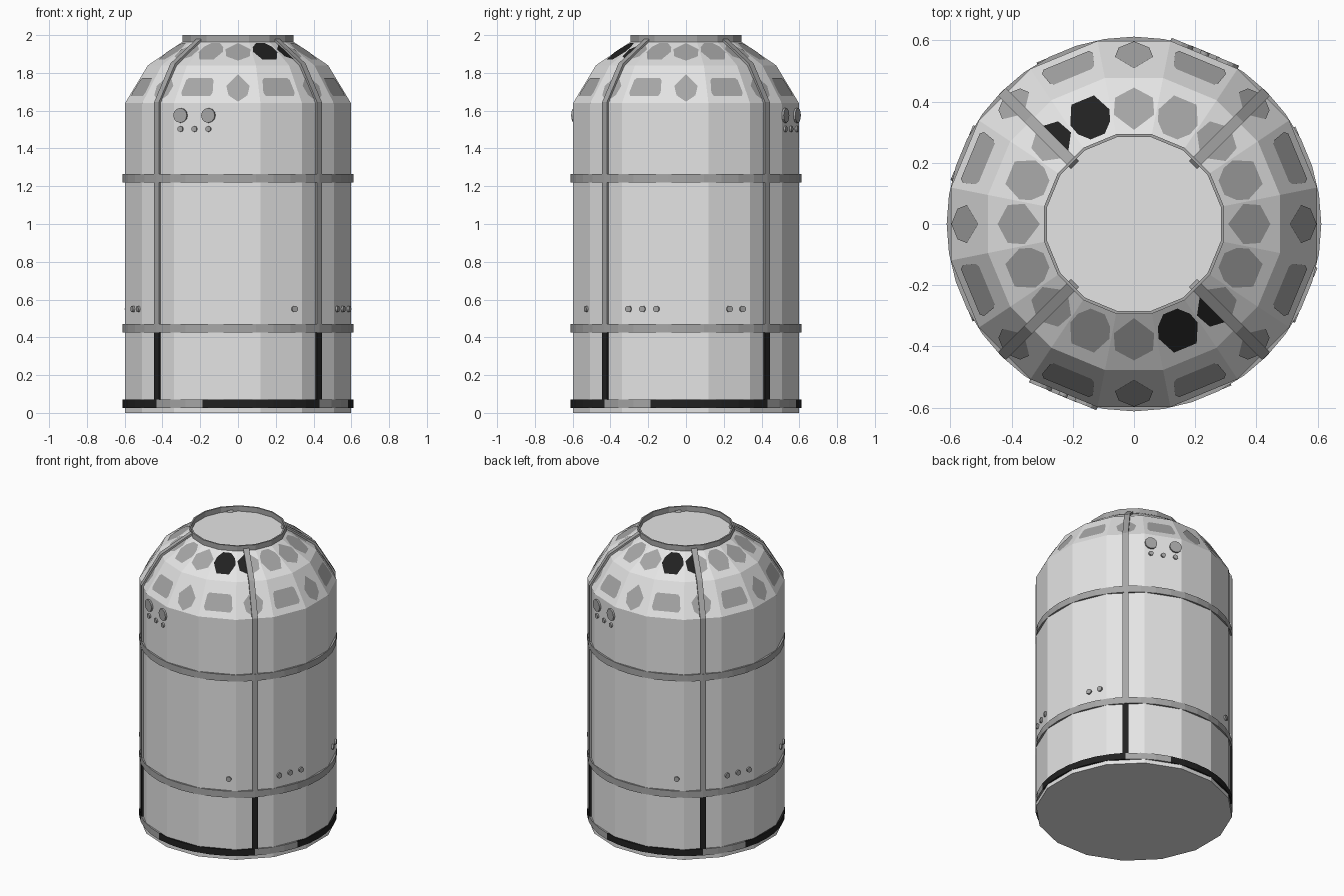
import bpy, bmesh, math
from mathutils import Vector

if "Cube" in bpy.data.objects:
    bpy.data.objects.remove(bpy.data.objects["Cube"])

# Materials
def material(name, v):
    m = bpy.data.materials.new(name)
    m.diffuse_color = (v, v, v, 1)
    m.use_nodes = True
    m.node_tree.nodes["Principled BSDF"].inputs["Base Color"].default_value = m.diffuse_color
    return m

WHITE = material("light_grey_hull", 0.78)
GREY = material("mid_grey_trim", 0.38)
BLACK = material("black_trim", 0.015)

N = 16
STEP = 360 / N
K = math.cos(math.radians(STEP / 2))      # apothem / radius
DOME = [(0.598, 1.64), (0.477, 1.84), (0.293, 1.965)]   # apothem, height


def frame(deg):
    """Outward and sideways directions; 0 is the front, 90 the right side."""
    a = math.radians(deg)
    return Vector((math.sin(a), -math.cos(a), 0)), Vector((math.cos(a), math.sin(a), 0))


def finish(bm, name, mat, fix=True):
    if fix:
        bmesh.ops.recalc_face_normals(bm, faces=bm.faces)
    me = bpy.data.meshes.new(name)
    bm.to_mesh(me)
    bm.free()
    me.materials.append(mat)
    ob = bpy.data.objects.new(name, me)
    bpy.context.collection.objects.link(ob)
    return ob


def bridge(bm, a, b):
    for i in range(len(a)):
        j = (i + 1) % len(a)
        bm.faces.new((a[i], a[j], b[j], b[i]))


def band(name, mat, ro, ri, z0, z1, angles, closed):
    """Rectangular section swept around the axis through the given angles."""
    bm = bmesh.new()
    secs = []
    for d in angles:
        o, _ = frame(d)
        secs.append([bm.verts.new(o * r + Vector((0, 0, z)))
                     for r, z in ((ro, z0), (ro, z1), (ri, z1), (ri, z0))])
    for a, b in zip(secs, secs[1:]):
        bridge(bm, a, b)
    if closed:
        bridge(bm, secs[-1], secs[0])
    else:
        bm.faces.new(secs[0])
        bm.faces.new(secs[-1])
    return finish(bm, name, mat)


def strap(name, mat, deg, path, w=0.018, t=0.022):
    """Flat bar following a radius/height path at one angle."""
    bm = bmesh.new()
    o, u = frame(deg)
    secs = []
    for r, z in path:
        p = o * r + Vector((0, 0, z))
        q = p - o * t - Vector((0, 0, t if z > 1.7 else 0))
        secs.append([bm.verts.new(v) for v in (p - u * w, p + u * w, q + u * w, q - u * w)])
    for a, b in zip(secs, secs[1:]):
        bridge(bm, a, b)
    bm.faces.new(secs[0])
    bm.faces.new(secs[-1])
    return finish(bm, name, mat)


def mirrored(half):
    """Close a right-hand outline (bottom to top) with its left mirror."""
    return half + [(-u, t) for u, t in reversed(half) if u > 0]


def plate(bm, deg, tier, pts):
    """Thin panel on a dome facet; pts are (sideways, 0..1 up the slope)."""
    o, u = frame(deg)
    (r0, z0), (r1, z1) = DOME[tier], DOME[tier + 1]
    n = (o * (z1 - z0) + Vector((0, 0, r0 - r1))).normalized() * 0.003
    bm.faces.new([bm.verts.new(o * (r0 + (r1 - r0) * t) + Vector((0, 0, z0 + (z1 - z0) * t))
                               + u * s + n) for s, t in pts])


def studs(name, deg, items, z):
    """Short round studs on a hull facet; items are (offset, radius)."""
    o, u = frame(deg)
    bm = bmesh.new()
    for off, r in items:
        rings = []
        for d in (0.59, 0.609):
            c = o * d + u * off + Vector((0, 0, z))
            rings.append([bm.verts.new(c + u * r * math.cos(k * math.pi / 6)
                                       + Vector((0, 0, r * math.sin(k * math.pi / 6))))
                          for k in range(12)])
        bridge(bm, *rings)
        bm.faces.new(rings[0])
        bm.faces.new(rings[1])
    finish(bm, name, GREY)


# Hull: 16-sided body with two-tier dome and flat top
bm = bmesh.new()
loops = []
for r, z in [(0.598, 0)] + DOME:
    loops.append([bm.verts.new(frame((k + 0.5) * STEP)[0] * (r / K) + Vector((0, 0, z)))
                  for k in range(N)])
for a, b in zip(loops, loops[1:]):
    bridge(bm, a, b)
bm.faces.new(loops[0])
bm.faces.new(loops[-1])
finish(bm, "hull", WHITE)

# Neck rim
band("neck_rim", GREY, 0.299, 0.289, 1.955, 2.0, [(k + 0.5) * STEP for k in range(N)], True)

# Hoops around the body
full = [k * 9 for k in range(40)]
band("upper_hoop", GREY, 0.612, 0.585, 1.22, 1.265, full, True)
band("lower_hoop", GREY, 0.612, 0.585, 0.425, 0.47, full, True)

for q in range(4):
    a = q * 90
    # Bottom hoop in black and grey arcs
    band("bottom_hoop_black", BLACK, 0.612, 0.585, 0.027, 0.07,
         [a - 18 + 9 * k for k in range(8)], False)
    band("bottom_hoop_grey", GREY, 0.612, 0.585, 0.027, 0.07,
         [a + 45 + 9 * k for k in range(4)], False)
    # Vertical straps
    strap("strap_lower", BLACK, a + 45, [(0.61, 0.06), (0.61, 0.43)])
    strap("strap_upper", GREY, a + 45,
          [(0.61, 0.43), (0.61, 1.645), (0.488, 1.85), (0.29, 1.982)])

# Dome panels
hexa_low = mirrored([(0, 0.03), (0.05, 0.2), (0.062, 0.45), (0, 0.76)])
rect_low = mirrored([(0.08, 0.18), (0.09, 0.27), (0.078, 0.6), (0.066, 0.66)])
hexa_up = mirrored([(0, 0.18), (0.062, 0.36), (0.066, 0.66), (0, 0.93)])
flat_up = mirrored([(0.04, 0.22), (0.069, 0.55), (0.057, 0.75), (0.025, 0.92)])
left_half = [(min(s, 0.0), t) for s, t in hexa_up if s <= 0]
right_half = [(-s, t) for s, t in hexa_up if s <= 0]
grey, black = bmesh.new(), bmesh.new()
for k in range(N):
    d = k * STEP
    plate(grey, d, 0, rect_low if k % 2 else hexa_low)
    if k % 8 == 1:
        plate(black, d, 1, flat_up)
    elif k % 8 == 2:
        plate(black, d, 1, left_half)
        plate(grey, d, 1, right_half[::-1])
    else:
        plate(grey, d, 1, flat_up if k % 2 else hexa_up)
finish(grey, "dome_panels", GREY, False)
finish(black, "dome_dark_panels", BLACK, False)

# Studs, repeated half a turn apart
for a in (0, 180):
    studs("large_studs", a - 22.5, [(-0.08, 0.039), (0.08, 0.039)], 1.575)
    studs("small_studs", a - 22.5, [(x, 0.015) for x in (-0.08, 0, 0.08)], 1.503)
    studs("low_stud_single", a + 22.5, [(0.075, 0.017)], 0.55)
    studs("low_studs_triple", a + 67.5, [(x, 0.017) for x in (-0.08, 0, 0.08)], 0.55)
    studs("low_studs_pair", a + 112.5, [(0, 0.017), (0.075, 0.017)], 0.55)
